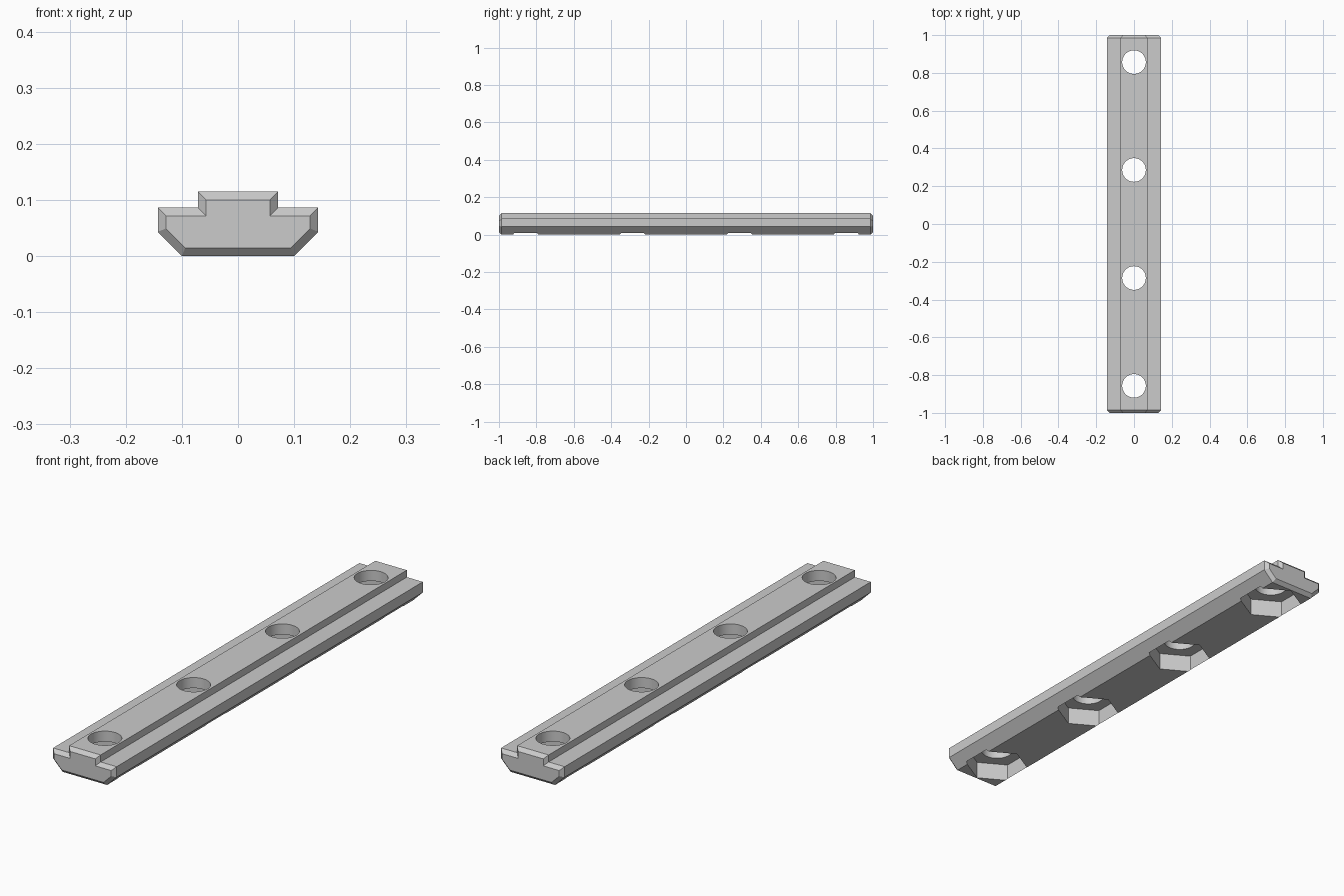
import bpy, bmesh, math
from mathutils import Matrix

cube = bpy.data.objects.get("Cube")
if cube:
    bpy.data.objects.remove(cube, do_unlink=True)

# Material
steel = bpy.data.materials.new("light_grey_metal")
steel.use_nodes = True
colour = (0.6, 0.6, 0.6, 1)
steel.diffuse_color = colour
steel.node_tree.nodes["Principled BSDF"].inputs["Base Color"].default_value = colour

CHAMFER = 0.0143
POCKET_DEPTH = 0.0715
HOLE_Y = [-0.857, -0.286, 0.286, 0.857]


def add_object(name, bm):
    bmesh.ops.recalc_face_normals(bm, faces=bm.faces[:])
    mesh = bpy.data.meshes.new(name)
    bm.to_mesh(mesh)
    bm.free()
    obj = bpy.data.objects.new(name, mesh)
    bpy.context.collection.objects.link(obj)
    obj.data.materials.append(steel)
    return obj


def half_profile(c):
    """Right half of the stepped section, shrunk inward by c."""
    slope = 0.1 - c * math.sqrt(2)
    side = 0.143 - c
    return [(slope + c, c), (side, side - slope), (side, 0.086 - c),
            (0.071 - c, 0.086 - c), (0.071 - c, 0.1145 - c)]


# Slotted rail bar: mirrored section lofted along y with chamfered ends
bm = bmesh.new()
rings = []
for y, c in [(-1, CHAMFER), (CHAMFER - 1, 0), (1 - CHAMFER, 0), (1, CHAMFER)]:
    half = half_profile(c)
    outline = half + [(-x, z) for x, z in reversed(half)]
    rings.append([bm.verts.new((x, y, z)) for x, z in outline])
for a, b in zip(rings, rings[1:]):
    n = len(a)
    for i in range(n):
        j = (i + 1) % n
        bm.faces.new((a[i], a[j], b[j], b[i]))
bm.faces.new(rings[0])
bm.faces.new(rings[-1])
bar = add_object("rail_bar", bm)


def cutter(name, sides, radius, bottom, top):
    """A row of upright prisms, one at each hole."""
    bm = bmesh.new()
    for y in HOLE_Y:
        place = Matrix.Translation((0, y, (bottom + top) / 2)) @ Matrix.Rotation(math.pi / 2, 4, "Z")
        # first corner of each prism points along y
        made = bmesh.ops.create_cone(bm, cap_ends=True, segments=sides, radius1=radius,
                                     radius2=radius, depth=top - bottom)["verts"]
        if sides == 6:
            angle = math.atan2(made[0].co.y, made[0].co.x)
            place = place @ Matrix.Rotation(-angle, 4, "Z")
        bmesh.ops.transform(bm, matrix=place, verts=made)
    obj = add_object(name, bm)
    obj.hide_render = True
    return obj


# Hexagonal nut pockets underneath and round through holes
cutters = [cutter("nut_pocket_cutter", 6, 0.108 / math.cos(math.pi / 6), -0.05, POCKET_DEPTH),
           cutter("hole_cutter", 64, 0.0625, 0.03, 0.2)]
bpy.ops.object.select_all(action="DESELECT")
bpy.context.view_layer.objects.active = bar
bar.select_set(True)
for tool in cutters:
    mod = bar.modifiers.new(tool.name, "BOOLEAN")
    mod.operation = "DIFFERENCE"
    mod.solver = "EXACT"
    mod.object = tool
    bpy.ops.object.modifier_apply(modifier=mod.name)
    bpy.data.objects.remove(tool, do_unlink=True)

bpy.ops.object.shade_smooth_by_angle(angle=math.radians(25))
